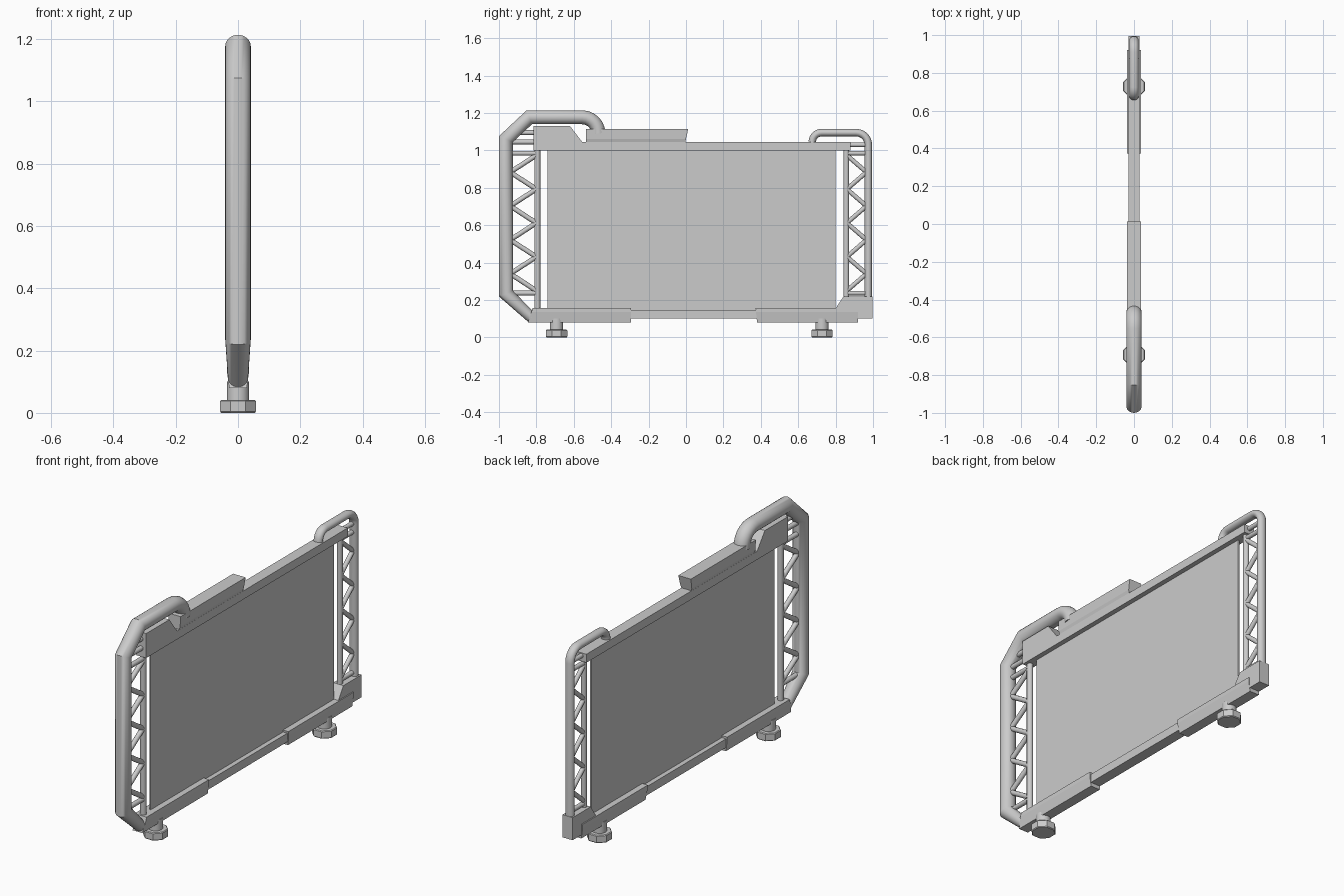
import bpy, bmesh, math
from mathutils import Vector

if "Cube" in bpy.data.objects:
    bpy.data.objects.remove(bpy.data.objects["Cube"])


def finish(name, bm, smooth=None):
    bmesh.ops.recalc_face_normals(bm, faces=bm.faces)
    me = bpy.data.meshes.new(name)
    bm.to_mesh(me)
    bm.free()
    ob = bpy.data.objects.new(name, me)
    bpy.context.collection.objects.link(ob)
    if smooth:
        bpy.ops.object.select_all(action='DESELECT')
        ob.select_set(True)
        bpy.context.view_layer.objects.active = ob
        bpy.ops.object.shade_smooth_by_angle(angle=math.radians(smooth))
    return ob


def loft(name, rings, smooth=None):
    """Skin a list of equal-length point rings and cap the ends."""
    bm = bmesh.new()
    vs = [[bm.verts.new(p) for p in r] for r in rings]
    n = len(vs[0])
    for a, b in zip(vs, vs[1:]):
        for i in range(n):
            bm.faces.new((a[i], a[(i + 1) % n], b[(i + 1) % n], b[i]))
    bm.faces.new(vs[0])
    bm.faces.new(vs[-1])
    return finish(name, bm, smooth)


def plate(name, profile, half):
    """Side profile (y, z) extruded symmetrically in x."""
    return loft(name, [[(s * half, y, z) for y, z in profile] for s in (-1, 1)])


def box(name, half, y0, y1, z0, z1):
    return plate(name, [(y0, z0), (y1, z0), (y1, z1), (y0, z1)], half)


def tube(name, path, r, rx=None, sides=20, end_scale=1):
    """Mitred tube along a path in the yz plane, rx is the x radius."""
    rx = rx or r
    pts = [Vector(p) for p in path]
    rings = []
    for i, p in enumerate(pts):
        a = (p - pts[i - 1]).normalized() if i else (pts[1] - p).normalized()
        b = (pts[i + 1] - p).normalized() if i < len(pts) - 1 else a
        t = (a + b).normalized()
        n = Vector((-t.y, t.x)) / t.dot(a)
        k = end_scale if i == 0 else 1
        ring = []
        for j in range(sides):
            w = 2 * math.pi * j / sides
            q = p + n * (r * k * math.cos(w))
            ring.append((rx * k * math.sin(w), q.x, q.y))
        rings.append(ring)
    return loft(name, rings, 40)


def arc(cy, cz, r, a0, a1, n=6):
    return [(cy + r * math.cos(math.radians(a0 + (a1 - a0) * i / n)),
             cz + r * math.sin(math.radians(a0 + (a1 - a0) * i / n))) for i in range(n + 1)]


def flared_bar(name, section, ends):
    """Half section of (x, z) mirrored, with y ends slanted by height."""
    sec = section + [(-x, z) for x, z in reversed(section)]
    z0, z1 = section[0][1], section[-1][1]
    return loft(name, [[(x, lo + (hi - lo) * (z - z0) / (z1 - z0), z) for x, z in sec]
                       for lo, hi in ends])


# panel
box("panel", 0.004, -0.74, 0.80, 0.14, 1.01)

# top rail with raised front block
plate("top_rail", [(-0.815, 1.0), (0.88, 1.0), (0.88, 1.045), (-0.555, 1.045),
                   (-0.62, 1.13), (-0.815, 1.13)], 0.03)
flared_bar("top_grip", [(0.028, 1.04), (0.034, 1.062), (0.037, 1.115)],
           [(-0.535, -0.535), (-0.005, 0.012)])

# bottom rail and its end brackets
box("bottom_rail", 0.029, -0.82, 0.85, 0.10, 0.146)
bracket = [(0.028, 0.08), (0.036, 0.135), (0.036, 0.157)]
flared_bar("front_bracket", bracket, [(-0.845, -0.82), (-0.295, -0.295)])
flared_bar("rear_bracket", bracket, [(0.38, 0.372), (0.92, 0.92)])
plate("rear_corner_block", [(0.80, 0.10), (0.996, 0.10), (0.996, 0.22),
                            (0.843, 0.22), (0.80, 0.155)], 0.03)

# large bent tube at the front
tube("front_tube", [(-0.825, 0.105), (-0.963, 0.235), (-0.963, 1.06), (-0.838, 1.177)]
     + arc(-0.555, 1.09, 0.087, 90, 0), 0.037, 0.041, 24, 0.78)

# smaller bent tube at the rear
tube("rear_tube", [(0.975, 0.2)] + arc(0.91, 1.03, 0.065, 0, 90)
     + arc(0.725, 1.045, 0.05, 90, 180), 0.020, 0.024, 20)

# inner posts
tube("front_post", [(-0.795, 0.14), (-0.795, 1.01)], 0.016, sides=16)
tube("rear_post", [(0.857, 0.21), (0.857, 1.01)], 0.015, sides=16)

# zigzag lattice and rungs between post and tube on both ends
for side, inner, outer, r, rungs in (
        ("front", -0.80, -0.94, 0.013, (0.237, 0.985, 1.045, 1.095)),
        ("rear", 0.86, 0.965, 0.012, (0.237, 0.985, 1.03))):
    zs = [0.25 + 0.0905 * i for i in range(9)]
    for i in range(8):
        ya, yb = (inner, outer) if i % 2 == 0 else (outer, inner)
        tube(f"{side}_brace_{i}", [(ya, zs[i]), (yb, zs[i + 1])], r, sides=12)
    for i, z in enumerate(rungs):
        tube(f"{side}_rung_{i}", [(inner, z), (outer, z)], r, sides=12)

# adjustable feet: round stem with octagonal knob
for name, y in (("front_foot", -0.692), ("rear_foot", 0.727)):
    for part, n, r, z0, z1 in (("stem", 16, 0.036, 0.03, 0.1), ("knob", 8, 0.062, 0, 0.042)):
        b = 0.004 if part == "knob" else 0
        levels = [(z0, r - b), (z0 + b, r), (z1 - b, r), (z1, r - b)] if b else [(z0, r), (z1, r)]
        loft(f"{name}_{part}", [[(q * math.cos(2 * math.pi * (k + 0.5) / n),
                                  y + q * math.sin(2 * math.pi * (k + 0.5) / n), z)
                                 for k in range(n)] for z, q in levels],
             30 if part == "stem" else None)
